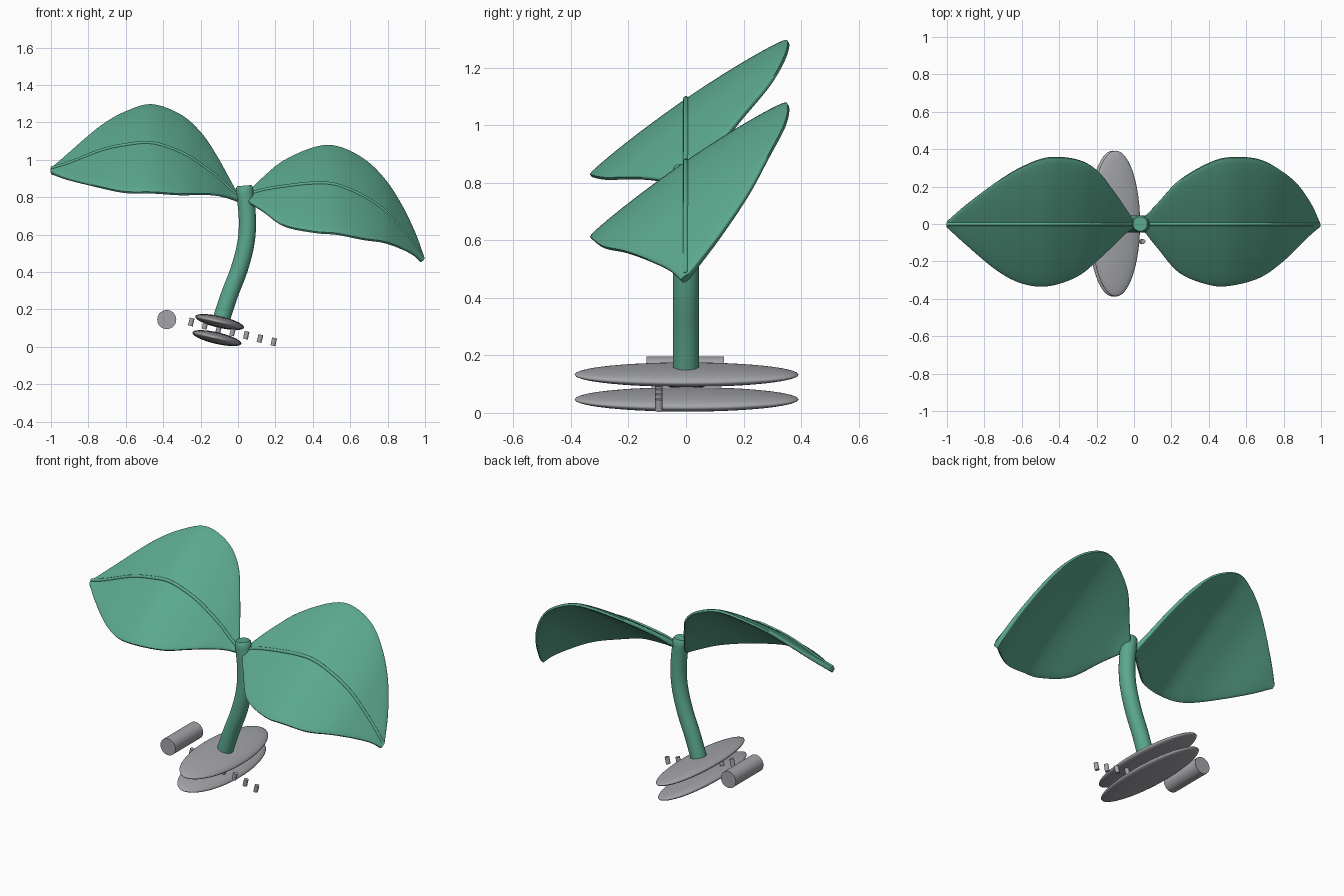
import bpy, bmesh, math
from mathutils import Vector, Matrix

if "Cube" in bpy.data.objects:
    bpy.data.objects.remove(bpy.data.objects["Cube"])


def material(name, rgb):
    m = bpy.data.materials.new(name)
    m.diffuse_color = (*rgb, 1)
    m.use_nodes = True
    m.node_tree.nodes["Principled BSDF"].inputs["Base Color"].default_value = m.diffuse_color
    return m


GREEN = material("leaf green", (0.105, 0.39, 0.27))
GREY = material("clip grey", (0.37, 0.375, 0.40))


def smooth_path(pts, n=6):
    """Catmull-Rom interpolation of equal-length tuples."""
    v = [Vector(p) for p in pts]
    v = [2 * v[0] - v[1]] + v + [2 * v[-1] - v[-2]]
    out = []
    for i in range(1, len(v) - 2):
        a, b, c, d = v[i - 1:i + 3]
        for k in range(n):
            t = k / n
            out.append(0.5 * (2 * b + (c - a) * t + (2 * a - 5 * b + 4 * c - d) * t * t
                              + (3 * b - a - 3 * c + d) * t ** 3))
    return out + [v[-2]]


def add_mesh(name, bm, mat, angle=50):
    bmesh.ops.recalc_face_normals(bm, faces=bm.faces)
    me = bpy.data.meshes.new(name)
    bm.to_mesh(me)
    bm.free()
    ob = bpy.data.objects.new(name, me)
    bpy.context.collection.objects.link(ob)
    me.materials.append(mat)
    bpy.ops.object.select_all(action='DESELECT')
    bpy.context.view_layer.objects.active = ob
    ob.select_set(True)
    bpy.ops.object.shade_smooth_by_angle(angle=math.radians(angle))
    return ob


def loft(name, rings, mat, angle=50):
    """Skin a list of closed rings and cap both ends."""
    bm = bmesh.new()
    vs = [[bm.verts.new(p) for p in r] for r in rings]
    n = len(vs[0])
    for a, b in zip(vs, vs[1:]):
        for j in range(n):
            k = (j + 1) % n
            bm.faces.new((a[j], a[k], b[k], b[j]))
    bm.faces.new(vs[0])
    bm.faces.new(vs[-1][::-1])
    return add_mesh(name, bm, mat, angle)


def tube(name, path, radii, mat, sides=24):
    """Round tube along a path lying in the xz plane."""
    rings = []
    for i, p in enumerate(path):
        t = (path[min(i + 1, len(path) - 1)] - path[max(i - 1, 0)]).normalized()
        side = Vector((0, 1, 0))
        up = t.cross(side)
        rings.append([p + radii[i] * (math.cos(a) * side + math.sin(a) * up)
                      for a in (2 * math.pi * j / sides for j in range(sides))])
    return loft(name, rings, mat)


def leaf(name, stations):
    """Stations: x, height of midrib, back edge y, front edge y."""
    st = smooth_path(stations)
    rings = []
    for i, (x, z, yb, yf) in enumerate(st):
        p, q = st[max(i - 1, 0)], st[min(i + 1, len(st) - 1)]
        zx = (q[1] - p[1]) / (q[0] - p[0])
        ring = []
        for j in range(40):
            a = 2 * math.pi * (j + 0.5) / 40
            y = (yb + yf) / 2 + (yb - yf) / 2 * math.cos(a)
            nrm = Vector((-zx, -0.68 + 0.4 * y, 1)).normalized()
            t = 0.015 * math.copysign(abs(math.sin(a)) ** 0.35, math.sin(a))
            ring.append(Vector((x, y, z - 0.027 + 0.69 * y - 0.2 * y * y)) + nrm * t)
        rings.append(ring)
    loft(name, rings, GREEN, 60)
    rib = [Vector((s[0], 0, s[1] - 0.01)) for s in st]
    tube(name + "_midrib", rib, [0.01] * len(rib), GREEN, 10)


# Leaves with raised midribs
leaf("left_leaf", [
    (-1.0, .965, .012, -.012), (-.9, .995, .10, -.105), (-.733, 1.06, .225, -.245),
    (-.6, 1.09, .305, -.315), (-.46, 1.10, .355, -.33), (-.307, 1.05, .345, -.28),
    (-.2, .985, .29, -.195), (-.12, .925, .19, -.12), (-.05, .86, .09, -.05),
    (0, .82, .015, -.015)])
leaf("right_leaf", [
    (.06, .825, .04, -.04), (.13, .848, .115, -.13), (.245, .868, .235, -.26),
    (.41, .885, .33, -.325), (.53, .875, .357, -.325), (.67, .815, .345, -.285),
    (.78, .74, .29, -.21), (.87, .645, .215, -.125), (.94, .56, .115, -.055),
    (.985, .495, .015, -.015)])

# Curved stem with a slightly rounded top
stem = smooth_path([(-.095, 0, .13), (-.045, 0, .28), (.008, 0, .42), (.043, 0, .56),
                    (.05, 0, .69), (.034, 0, .85)])
stem.append(Vector((.033, 0, .862)))
tube("stem", stem, [.046] * (len(stem) - 1) + [.038], GREEN)

TILT = Matrix.Rotation(math.radians(13), 4, 'Y')

# Two flattened oval plates of the clip
for name, x, z in (("upper_clip_plate", -.098, .133), ("lower_clip_plate", -.113, .047)):
    bm = bmesh.new()
    bmesh.ops.create_uvsphere(bm, u_segments=48, v_segments=24, radius=1)
    bmesh.ops.transform(bm, verts=bm.verts, matrix=Matrix.Translation((x, .002, z)) @ TILT
                        @ Matrix.Diagonal((.134, .39, .031, 1)))
    add_mesh(name, bm, GREY, 80)


def cylinder(name, r, depth, matrix, sides):
    bm = bmesh.new()
    bmesh.ops.create_cone(bm, cap_ends=True, segments=sides, radius1=r, radius2=r,
                          depth=depth, matrix=matrix)
    return add_mesh(name, bm, GREY)


# Hinge roller behind the clip
cylinder("hinge_roller", .051, .27, Matrix.Translation((-.381, -.003, .146))
         @ Matrix.Rotation(math.pi / 2, 4, 'X'), 32)

# Row of small clip teeth
for i in range(7):
    cylinder("clip_tooth_%d" % (i + 1), .013, .042,
             Matrix.Translation((-.25 + .0735 * i, -.094, .133 - .0177 * i)) @ TILT, 12)
